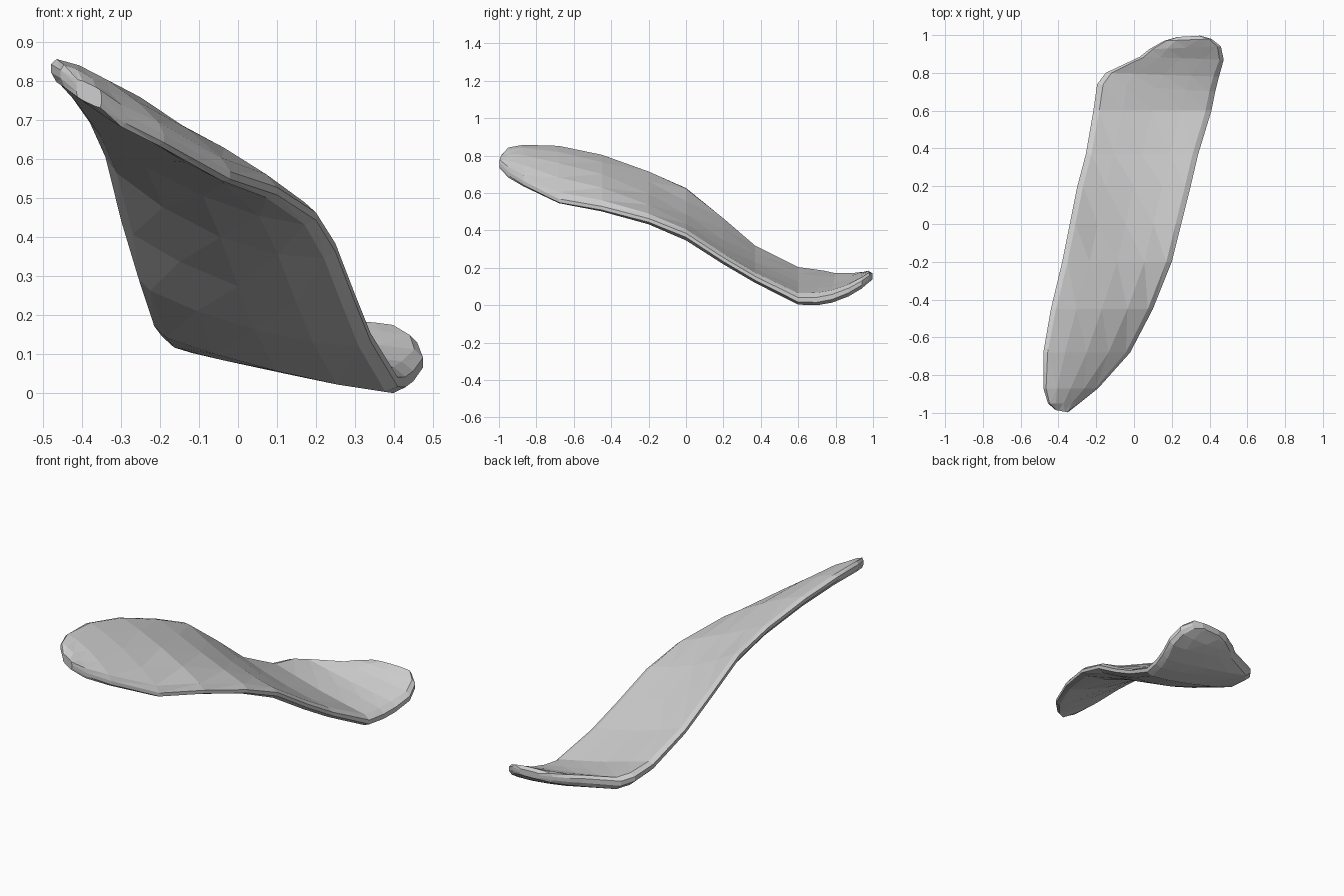
import bpy, bmesh
from mathutils import Vector

if "Cube" in bpy.data.objects:
    bpy.data.objects.remove(bpy.data.objects["Cube"])

# left rim point, right rim point, half rim height, top bulge, bottom bulge; front tip to rear lip
SECTIONS = [
    ((-.415, -.985, .795), (-.35, -.997, .765), .025, 0, 0),
    ((-.455, -.95, .83), (-.29, -.95, .715), .03, .015, 0),
    ((-.48, -.87, .845), (-.19, -.87, .665), .03, .03, 0),
    ((-.48, -.68, .845), (-.02, -.68, .57), .028, .035, .01),
    ((-.44, -.45, .80), (.10, -.45, .53), .028, .02, .03),
    ((-.38, -.20, .715), (.20, -.20, .465), .028, -.01, .045),
    ((-.34, .00, .627), (.25, .00, .385), .03, -.04, .065),
    ((-.30, .20, .465), (.30, .20, .255), .03, -.03, .045),
    ((-.255, .37, .315), (.34, .37, .155), .03, -.025, .03),
    ((-.215, .60, .195), (.41, .60, .04), .034, -.015, .015),
    ((-.195, .74, .17), (.43, .70, .04), .038, -.01, .005),
    ((-.15, .80, .155), (.45, .78, .055), .038, -.01, .005),
    ((.03, .885, .155), (.475, .87, .09), .036, -.01, .01),
    ((.08, .925, .16), (.46, .94, .13), .032, 0, .01),
    ((.16, .97, .165), (.41, .98, .16), .028, .005, 0),
    ((.23, .99, .165), (.35, .997, .165), .018, 0, 0),
]
# position across the blade and share of the rim height there
PROFILE = [(0, .35), (.05, .9), (.25, 1), (.5, 1), (.75, 1), (.95, .9), (1, .35)]


def ring(left, right, rim, up, down):
    a, b = Vector(left), Vector(right)
    top, bottom = [], []
    for u, share in PROFILE:
        p = a.lerp(b, u)
        bulge = 4 * u * (1 - u)
        top.append(p + Vector((0, 0, rim * share + up * bulge)))
        bottom.append(p - Vector((0, 0, rim * share + down * bulge)))
    return top + bottom[::-1]


# twisted blade with an upturned rear lip
bm = bmesh.new()
rings = [[bm.verts.new(p) for p in ring(*s)] for s in SECTIONS]
n = len(rings[0])
for r, s in zip(rings, rings[1:]):
    for i in range(n):
        j = (i + 1) % n
        bm.faces.new((r[i], r[j], s[j], s[i]))
bm.faces.new(rings[0])
bm.faces.new(rings[-1][::-1])
bmesh.ops.triangulate(bm, faces=bm.faces[:])
bmesh.ops.recalc_face_normals(bm, faces=bm.faces[:])
low = min(v.co.z for v in bm.verts)
bmesh.ops.translate(bm, verts=bm.verts[:], vec=(0, 0, -low))

mesh = bpy.data.meshes.new("twisted_blade")
bm.to_mesh(mesh)
bm.free()
blade = bpy.data.objects.new("twisted_blade", mesh)
bpy.context.collection.objects.link(blade)
mat = bpy.data.materials.new("light grey")
mat.diffuse_color = (.6, .6, .6, 1)
mat.use_nodes = True
mat.node_tree.nodes["Principled BSDF"].inputs["Base Color"].default_value = mat.diffuse_color
mesh.materials.append(mat)
